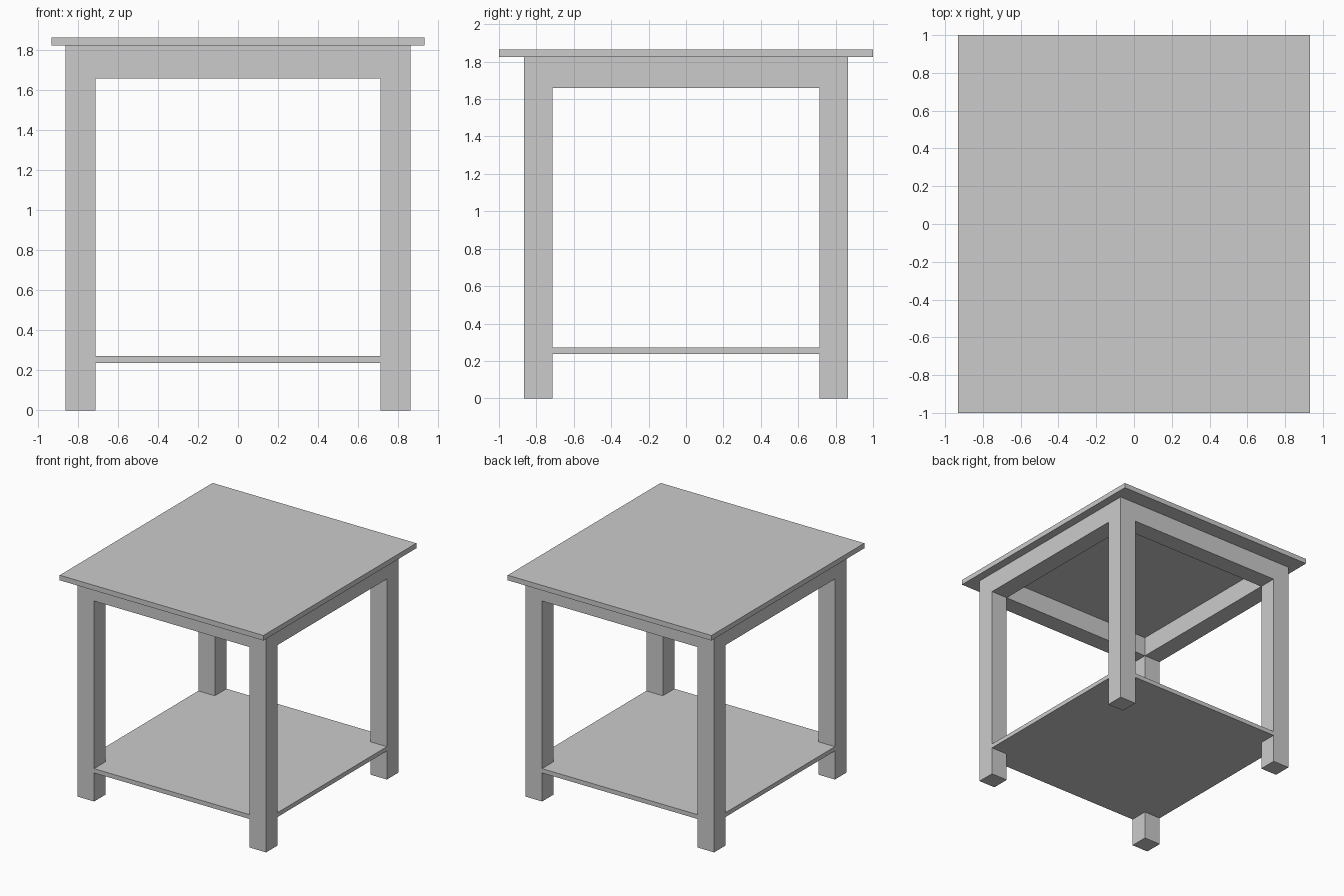
import bpy, bmesh

if "Cube" in bpy.data.objects:
    bpy.data.objects.remove(bpy.data.objects["Cube"])

# Main dimensions
OX, OY = 0.864, 0.866        # outer faces of the legs
IX, IY = 0.712, 0.714        # inner faces of the legs
FRAME_TOP, APRON_LOW = 1.824, 1.66


def prism(name, outline, z0, z1):
    """Extrude a flat xy outline from z0 to z1."""
    bm = bmesh.new()
    base = bm.faces.new([bm.verts.new((x, y, z0)) for x, y in outline])
    new = bmesh.ops.extrude_face_region(bm, geom=[base])["geom"]
    bmesh.ops.translate(bm, vec=(0, 0, z1 - z0),
                        verts=[v for v in new if isinstance(v, bmesh.types.BMVert)])
    bmesh.ops.recalc_face_normals(bm, faces=bm.faces)
    mesh = bpy.data.meshes.new(name)
    bm.to_mesh(mesh)
    bm.free()
    obj = bpy.data.objects.new(name, mesh)
    bpy.context.collection.objects.link(obj)
    return obj


def box(name, x0, x1, y0, y1, z0, z1):
    return prism(name, [(x0, y0), (x1, y0), (x1, y1), (x0, y1)], z0, z1)


# Overhanging table top
box("table_top", -0.933, 0.933, -1, 1, FRAME_TOP, 1.866)

# Square corner legs
for side_y, depth in (("front", -1), ("back", 1)):
    for side_x, across in (("left", -1), ("right", 1)):
        xs = sorted((across * IX, across * OX))
        ys = sorted((depth * IY, depth * OY))
        box(f"{side_y}_{side_x}_leg", *xs, *ys, 0, FRAME_TOP)

# Aprons, as thick as the legs and flush with them
for name, s in (("front", -1), ("back", 1)):
    box(f"{name}_apron", -IX, IX, *sorted((s * IY, s * OY)), APRON_LOW, FRAME_TOP)
for name, s in (("left", -1), ("right", 1)):
    box(f"{name}_apron", *sorted((s * IX, s * OX)), -IY, IY, APRON_LOW, FRAME_TOP)

# Lower shelf, notched around the legs
corner = [(OX, -IY), (OX, IY), (IX, IY), (IX, OY), (-IX, OY), (-IX, IY)]
prism("lower_shelf", corner + [(-x, -y) for x, y in corner], 0.236, 0.272)
